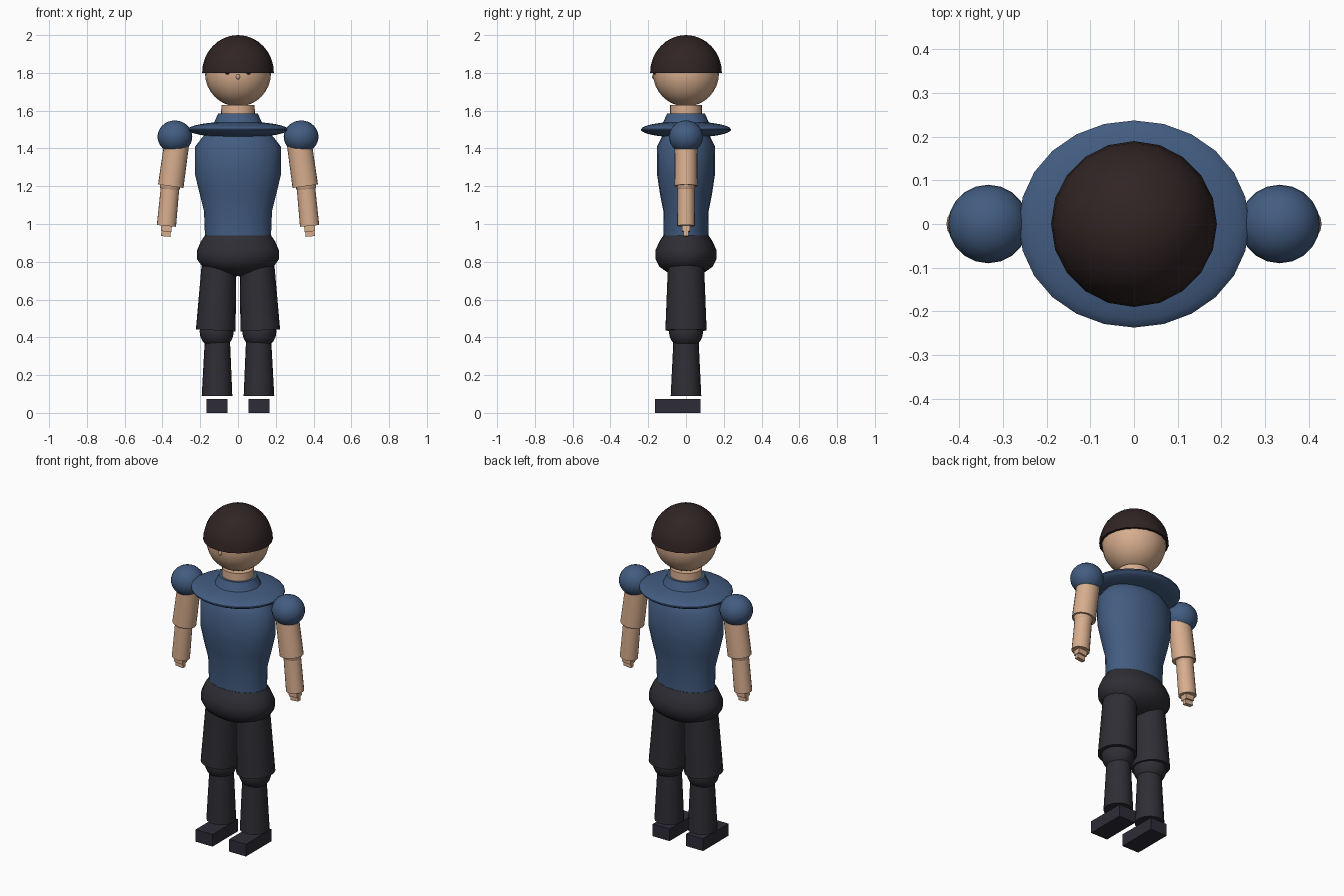
import bpy, bmesh, math
from mathutils import Vector, Matrix

if "Cube" in bpy.data.objects:
    bpy.data.objects.remove(bpy.data.objects["Cube"])


def material(name, rgb):
    m = bpy.data.materials.new(name)
    m.diffuse_color = (*rgb, 1)
    m.use_nodes = True
    m.node_tree.nodes["Principled BSDF"].inputs["Base Color"].default_value = m.diffuse_color
    return m


SKIN = material("skin", (0.68, 0.42, 0.27))
SHIRT = material("blue_shirt", (0.055, 0.108, 0.22))
TROUSERS = material("dark_trousers", (0.027, 0.027, 0.035))
SHOE = material("dark_shoe", (0.027, 0.024, 0.037))
HAIR = material("dark_brown_hair", (0.031, 0.018, 0.018))


def finish(bm, name, mat, smooth=True):
    bmesh.ops.recalc_face_normals(bm, faces=bm.faces)
    me = bpy.data.meshes.new(name)
    bm.to_mesh(me)
    bm.free()
    ob = bpy.data.objects.new(name, me)
    bpy.context.collection.objects.link(ob)
    me.materials.append(mat)
    if smooth:
        bpy.ops.object.select_all(action='DESELECT')
        ob.select_set(True)
        bpy.context.view_layer.objects.active = ob
        bpy.ops.object.shade_smooth_by_angle(angle=math.radians(40))
    return ob


def ball(name, mat, centre, radii, seg=20, half=False):
    bm = bmesh.new()
    bmesh.ops.create_uvsphere(bm, u_segments=seg, v_segments=max(8, seg * 4 // 5), radius=1)
    if half:
        cut = bmesh.ops.bisect_plane(bm, geom=bm.verts[:] + bm.edges[:] + bm.faces[:],
                                     plane_co=(0, 0, 0), plane_no=(0, 0, 1), clear_inner=True)
        bmesh.ops.holes_fill(bm, edges=[e for e in bm.edges if e.is_boundary])
    bmesh.ops.transform(bm, verts=bm.verts,
                        matrix=Matrix.Translation(centre) @ Matrix.Diagonal((*radii, 1)))
    return finish(bm, name, mat)


def loft(name, mat, rings, seg=24):
    """Stack of elliptical rings (z, rx, ry) joined into a closed body."""
    bm = bmesh.new()
    loops = []
    for z, rx, ry in rings:
        loops.append([bm.verts.new((rx * math.cos(a), ry * math.sin(a), z))
                      for a in (2 * math.pi * i / seg for i in range(seg))])
    for lo, hi in zip(loops, loops[1:]):
        for i in range(seg):
            j = (i + 1) % seg
            bm.faces.new((lo[i], lo[j], hi[j], hi[i]))
    bm.faces.new(loops[0])
    bm.faces.new(loops[-1])
    return finish(bm, name, mat)


def limb(name, mat, low, high, r_low, r_high, depth=1.0, seg=20):
    """Tapered cylinder between two points; depth scales its y radius."""
    low, high = Vector(low), Vector(high)
    axis = high - low
    bm = bmesh.new()
    bmesh.ops.create_cone(bm, cap_ends=True, segments=seg, radius1=r_low,
                          radius2=r_high, depth=axis.length)
    tilt = Matrix.Rotation(math.atan2(axis.x, axis.z), 4, 'Y')
    bmesh.ops.transform(bm, verts=bm.verts, matrix=Matrix.Translation((low + high) / 2)
                        @ tilt @ Matrix.Diagonal((1, depth, 1, 1)))
    return finish(bm, name, mat)


def box(name, mat, centre, size, tilt=0.0):
    bm = bmesh.new()
    bmesh.ops.create_cube(bm, size=1)
    bmesh.ops.transform(bm, verts=bm.verts, matrix=Matrix.Translation(centre)
                        @ Matrix.Rotation(tilt, 4, 'Y') @ Matrix.Diagonal((*size, 1)))
    return finish(bm, name, mat, smooth=False)


# Head
ball("head", SKIN, (0, 0, 1.80), (0.175, 0.175, 0.178))
ball("hair_cap", HAIR, (0, 0, 1.80), (0.19, 0.19, 0.20), half=True)
ball("nose", SKIN, (0, -0.168, 1.78), (0.012, 0.012, 0.015), seg=10)
loft("neck", SKIN, [(1.50, 0.095, 0.09), (1.57, 0.09, 0.085), (1.63, 0.088, 0.084)])

# Torso
loft("collar", SHIRT, [(1.50, 0.15, 0.145), (1.54, 0.125, 0.12), (1.585, 0.105, 0.10)])
ball("shoulder_disc", SHIRT, (0, 0, 1.50), (0.265, 0.238, 0.043), seg=24)
loft("torso", SHIRT, [(0.94, 0.175, 0.118), (1.07, 0.18, 0.12), (1.16, 0.203, 0.138),
                      (1.26, 0.227, 0.153), (1.41, 0.227, 0.154), (1.46, 0.188, 0.128),
                      (1.50, 0.15, 0.10)])
loft("pelvis", TROUSERS, [(0.725, 0.06, 0.045), (0.745, 0.13, 0.10), (0.775, 0.19, 0.142),
                          (0.815, 0.217, 0.162), (0.86, 0.217, 0.162), (0.905, 0.198, 0.142),
                          (0.94, 0.175, 0.12)])

# Eyes, arms and legs on each side
for side, s in (("left", 1), ("right", -1)):
    ball(side + "_eye", HAIR, (s * 0.055, -0.162, 1.806), (0.015, 0.013, 0.015), seg=10)

    ball(side + "_shoulder", SHIRT, (s * 0.334, 0, 1.462), (0.092, 0.09, 0.086))
    limb(side + "_upper_arm", SKIN, (s * 0.356, 0, 1.20), (s * 0.324, 0, 1.43), 0.068, 0.066, 0.9)
    ball(side + "_elbow", SKIN, (s * 0.359, 0, 1.205), (0.055, 0.05, 0.05))
    limb(side + "_forearm", SKIN, (s * 0.379, 0, 0.99), (s * 0.359, 0, 1.20), 0.051, 0.049, 0.92)
    box(side + "_palm", SKIN, (s * 0.379, 0, 0.98), (0.056, 0.044, 0.04), -s * 0.09)
    box(side + "_fingers", SKIN, (s * 0.381, 0, 0.955), (0.05, 0.024, 0.042), -s * 0.09)

    limb(side + "_thigh", TROUSERS, (s * 0.118, 0, 0.437), (s * 0.099, 0, 0.81), 0.105, 0.091, 1.04)
    ball(side + "_knee", TROUSERS, (s * 0.113, 0, 0.43), (0.09, 0.09, 0.09))
    limb(side + "_shin", TROUSERS, (s * 0.111, 0, 0.09), (s * 0.109, 0, 0.40), 0.081, 0.066)
    box(side + "_shoe", SHOE, (s * 0.111, -0.043, 0.0365), (0.112, 0.24, 0.073))
